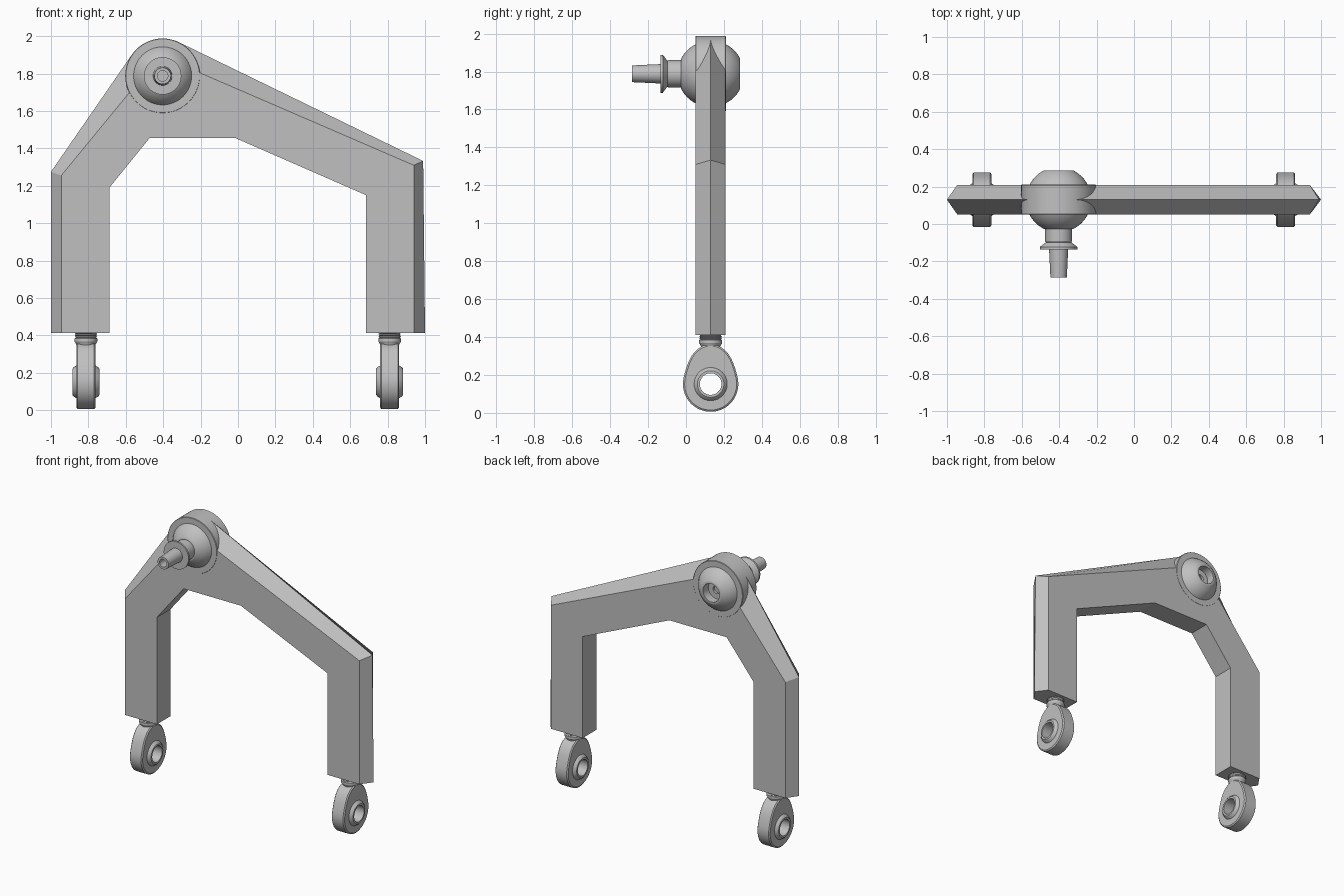
import bpy, bmesh
from math import sin, cos, pi, sqrt, radians
from mathutils import Vector

cube = bpy.data.objects.get("Cube")
if cube:
    bpy.data.objects.remove(cube, do_unlink=True)

GREY = (0.53, 0.53, 0.53, 1)
mat = bpy.data.materials.new("plain grey")
mat.use_nodes = True
mat.diffuse_color = GREY
mat.node_tree.nodes["Principled BSDF"].inputs["Base Color"].default_value = GREY

MID = 0.13            # depth of the arm's middle plane
HALF = 0.079          # half the arm thickness
PIVOT = Vector((-0.403, MID, 1.788))


def finish(name, bm, smooth):
    bmesh.ops.recalc_face_normals(bm, faces=bm.faces[:])
    mesh = bpy.data.meshes.new(name)
    bm.to_mesh(mesh)
    bm.free()
    mesh.materials.append(mat)
    obj = bpy.data.objects.new(name, mesh)
    bpy.context.collection.objects.link(obj)
    if smooth:
        bpy.ops.object.select_all(action='DESELECT')
        obj.select_set(True)
        bpy.context.view_layer.objects.active = obj
        bpy.ops.object.shade_smooth_by_angle(angle=radians(30))
    return obj


def skin(bm, loops, closed):
    """Join matching loops of points with quads; cap the ends if open."""
    rows = [[bm.verts.new(p) for p in loop] for loop in loops]
    n = len(rows[0])
    pairs = list(zip(rows, rows[1:])) + ([(rows[-1], rows[0])] if closed else [])
    for a, b in pairs:
        for i in range(n):
            j = (i + 1) % n
            bm.faces.new((a[i], a[j], b[j], b[i]))
    if not closed:
        bm.faces.new(rows[0])
        bm.faces.new(rows[-1])


def lathe(name, profile, axis, centre, closed=True, shape=None, n=64):
    """Spin (radius, offset) points round an axis; shape varies the radius."""
    loops = []
    for r, t in profile:
        loop = []
        for i in range(n):
            a = 2 * pi * i / n
            q = r + (shape(a, r) if shape else 0)
            u, v = q * cos(a), q * sin(a)
            p = {'x': (t, u, v), 'y': (u, t, v), 'z': (u, v, t)}[axis]
            loop.append(Vector(p) + centre)
        loops.append(loop)
    bm = bmesh.new()
    skin(bm, loops, closed)
    return finish(name, bm, True)


# Arm: flat inner edge, outer edge chamfered to a central ridge
inner = [(0.685, 0.412), (0.685, 1.15), (-0.013, 1.455),
         (-0.473, 1.455), (-0.688, 1.19), (-0.688, 0.412)]
face_edge = [(-0.945, 0.412), (-0.945, 1.255), (-0.44, 1.87),
             (-0.40, 1.889), (0.94, 1.31), (0.94, 0.412)]
ridge = [(-1.0, 0.412), (-1.0, 1.275), (-0.568, 1.901),
         (-0.316, 1.968), (0.99, 1.333), (1.0, 0.412)]
arm = bmesh.new()
skin(arm, [[(x, y, z) for x, z in outer + inner] for outer, y in
           ((face_edge, MID - HALF), (ridge, MID), (face_edge, MID + HALF))], False)
finish("arm", arm, False)

# Pivot housing
H = HALF + 0.001
lathe("pivot_housing", [(0.15, -H), (0.197, -H), (0.2, 0.003 - H),
                        (0.2, H - 0.003), (0.197, H), (0.15, H)], 'y', PIVOT)

# Pivot ball with truncated ends, flanged hollow stud and rear counterbore
R, CUT = 0.175, 0.156
ball = [(sqrt(R * R - t * t), t) for t in (CUT * sin(pi / 2 * k / 10) for k in range(-10, 11))]
stud = [(0.028, -0.415), (0.044, -0.415), (0.051, -0.265), (0.1, -0.265), (0.1, -0.252),
        (0.068, -0.228), (0.072, -0.222), (0.072, -CUT)]
bore = [(0.066, CUT), (0.066, 0.095), (0.028, 0.095)]
lathe("pivot_ball_stud", stud + ball + bore, 'y', PIVOT)


# Rod ends under both legs
def teardrop(a, r):
    return 0.064 * max(0, sin(a)) ** 3.5 if r > 0.1 else 0


for side, x in (("right", -0.813), ("left", 0.811)):
    eye = Vector((x, MID, 0.152))
    lathe(side + "_rod_eye", [(0.07, -0.051), (0.137, -0.051), (0.146, -0.044), (0.146, 0.044),
                              (0.137, 0.051), (0.07, 0.051)], 'x', eye, shape=teardrop)
    lathe(side + "_bearing_ring", [(0.057, -0.072), (0.07, -0.072), (0.078, -0.066), (0.088, -0.05),
                                   (0.088, 0.05), (0.078, 0.066), (0.07, 0.072), (0.057, 0.072)],
          'x', eye)
    neck = [(0.048, 0.31), (0.05, 0.35), (0.061, 0.368), (0.061, 0.384)]
    for k in range(3):
        neck += [(0.054, 0.388 + k * 0.01), (0.06, 0.393 + k * 0.01)]
    neck.append((0.054, 0.42))
    lathe(side + "_threaded_neck", neck, 'z', Vector((x, MID, 0)), closed=False, n=40)
